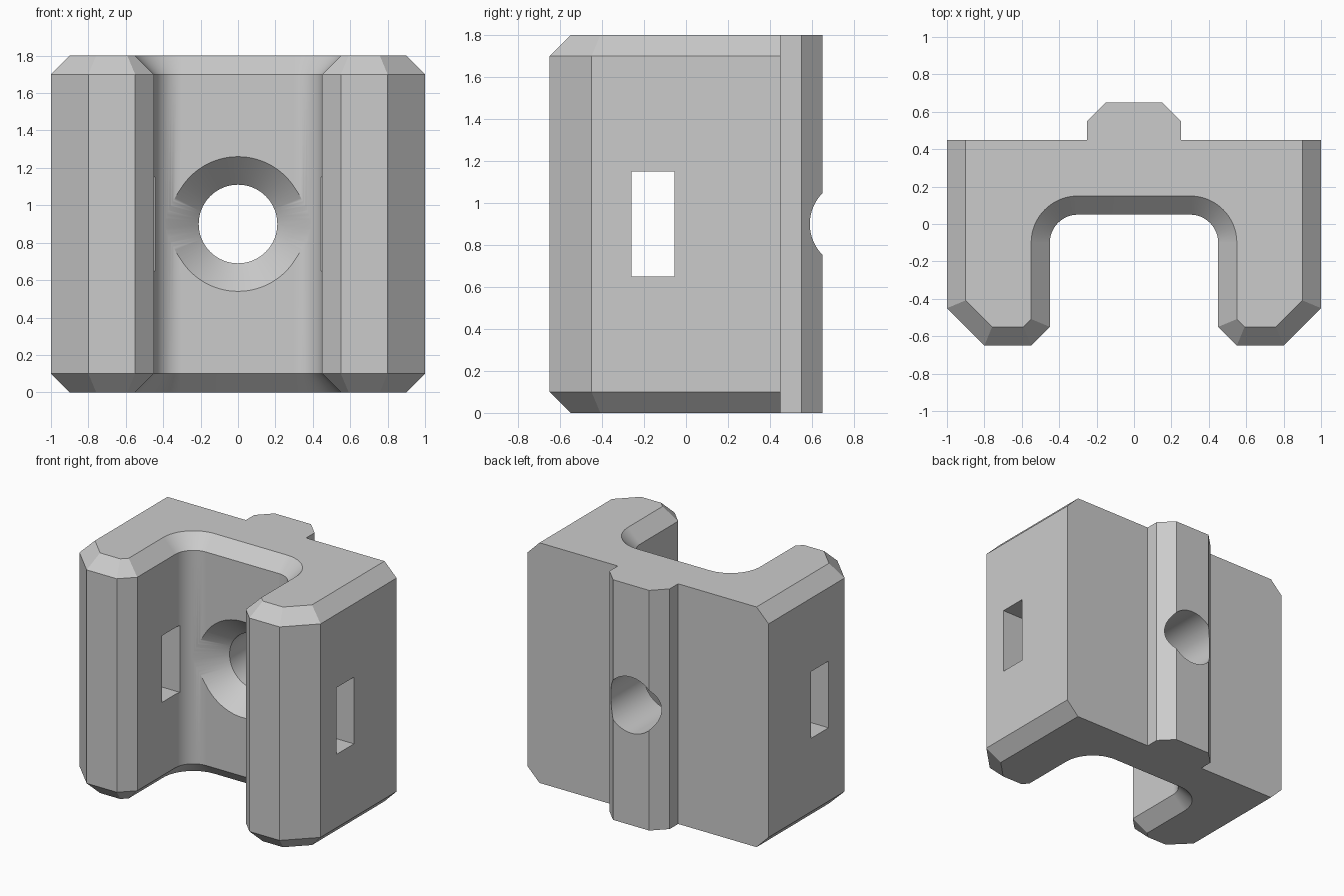
import bpy, bmesh, math

cube = bpy.data.objects.get("Cube")
if cube:
    bpy.data.objects.remove(cube, do_unlink=True)

H, C = 1.8, 0.1                      # height and end chamfer
K = C * math.tan(math.pi / 8)        # corner shift along a 45 degree edge
MID = H / 2


def make_object(name, bm):
    bmesh.ops.recalc_face_normals(bm, faces=bm.faces)
    mesh = bpy.data.meshes.new(name)
    bm.to_mesh(mesh)
    bm.free()
    obj = bpy.data.objects.new(name, mesh)
    bpy.context.collection.objects.link(obj)
    return obj


def loft(name, rings):
    """Skin closed rings of equal length and cap both ends."""
    bm = bmesh.new()
    loops = [[bm.verts.new(p) for p in ring] for ring in rings]
    n = len(loops[0])
    for a, b in zip(loops, loops[1:]):
        for i in range(n):
            j = (i + 1) % n
            quad = list(dict.fromkeys((a[i], a[j], b[j], b[i])))
            bm.faces.new(quad)
    bm.faces.new(loops[0])
    bm.faces.new(loops[-1])
    # the rail and back run straight, so their repeated rings are flattened
    bmesh.ops.dissolve_limit(bm, angle_limit=0.001, verts=bm.verts, edges=bm.edges)
    return make_object(name, bm)


def outline(inset):
    """Plan of the bracket: rail, back, leg and rounded channel, then mirrored."""
    c, k = (C, K) if inset else (0, 0)
    half = [(0.15, 0.65), (0.25, 0.55), (0.25, 0.45), (1 - c, 0.45),
            (1 - c, -0.45 + k), (0.8 - k, -0.65 + c),
            (0.55 + k, -0.65 + c), (0.45 + c, -0.55 + k)]
    steps = 16
    for i in range(steps + 1):
        a = math.pi / 2 * i / steps
        half.append((0.3 + (0.15 + c) * math.cos(a), -0.1 + (0.15 + c) * math.sin(a)))
    return half + [(-x, y) for x, y in reversed(half)]


def ring(z, inset):
    return [(x, y, z) for x, y in outline(inset)]


bracket = loft("channel_bracket", [ring(0, True), ring(C, False),
                                   ring(H - C, False), ring(H, True)])


# Countersunk bolt hole through the back
def circle(y, r, n=96):
    return [(r * math.cos(math.tau * i / n), y, MID + r * math.sin(math.tau * i / n))
            for i in range(n)]


bolt_cutter = loft("bolt_hole_cutter", [circle(0, 0.41), circle(0.2, 0.21), circle(0.8, 0.21)])

# Rectangular slot through both legs
slot = [(-0.26, 0.65), (-0.055, 0.65), (-0.055, 1.15), (-0.26, 1.15)]
slot_cutter = loft("slot_cutter", [[(x, y, z) for y, z in slot] for x in (-1.2, 1.2)])

bpy.context.view_layer.objects.active = bracket
for cutter in (bolt_cutter, slot_cutter):
    cutter.hide_render = True
    mod = bracket.modifiers.new("cut", 'BOOLEAN')
    mod.operation, mod.solver, mod.object = 'DIFFERENCE', 'EXACT', cutter
    bpy.ops.object.modifier_apply(modifier=mod.name)
    bpy.data.objects.remove(cutter, do_unlink=True)

# Single grey finish
grey = bpy.data.materials.new("light_grey")
grey.use_nodes = True
colour = (0.6, 0.6, 0.6, 1)
grey.diffuse_color = colour
grey.node_tree.nodes["Principled BSDF"].inputs["Base Color"].default_value = colour
bracket.data.materials.clear()
bracket.data.materials.append(grey)

# Smooth the curves, keep the flats flat
bpy.ops.object.select_all(action='DESELECT')
bracket.select_set(True)
bpy.ops.object.shade_smooth_by_angle(angle=math.radians(30))
weighted = bracket.modifiers.new("weighted_normals", 'WEIGHTED_NORMAL')
weighted.keep_sharp = True
